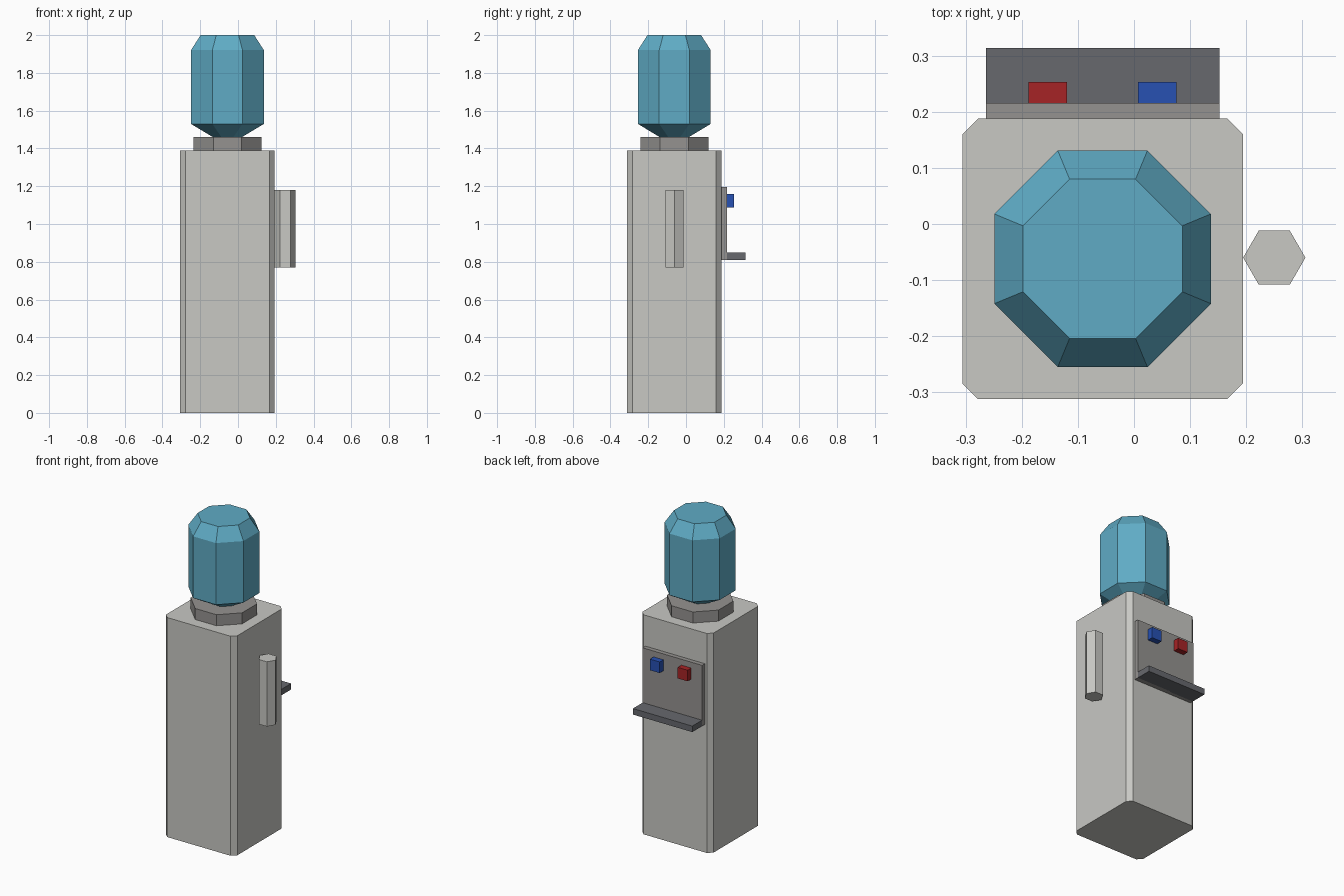
import bpy, bmesh, math

if "Cube" in bpy.data.objects:
    bpy.data.objects.remove(bpy.data.objects["Cube"])

CX, CY = -0.056, -0.062  # axis of the cabinet and bottle


def material(name, rgb):
    m = bpy.data.materials.new(name)
    m.diffuse_color = (*rgb, 1)
    m.use_nodes = True
    m.node_tree.nodes["Principled BSDF"].inputs["Base Color"].default_value = m.diffuse_color
    return m


SHELL = material("light grey shell", (0.58, 0.58, 0.55))
TRIM = material("mid grey trim", (0.30, 0.29, 0.28))
TRAY = material("dark grey tray", (0.135, 0.14, 0.155))
WATER = material("water blue", (0.115, 0.41, 0.56))
HOT = material("hot red", (0.38, 0.017, 0.019))
COLD = material("cold blue", (0.02, 0.082, 0.45))


def loft(name, rings, mat):
    """Join stacked (outline, z) rings into a closed solid."""
    bm = bmesh.new()
    loops = [[bm.verts.new((x, y, z)) for x, y in outline] for outline, z in rings]
    for a, b in zip(loops, loops[1:]):
        for i in range(len(a)):
            j = (i + 1) % len(a)
            bm.faces.new((a[i], a[j], b[j], b[i]))
    bm.faces.new(loops[0][::-1])
    bm.faces.new(loops[-1])
    mesh = bpy.data.meshes.new(name)
    bm.to_mesh(mesh)
    bm.free()
    mesh.materials.append(mat)
    ob = bpy.data.objects.new(name, mesh)
    bpy.context.collection.objects.link(ob)
    return ob


def polygon(n, radius, x, y, turn=0.0):
    return [(x + radius * math.cos(turn + math.tau * i / n),
             y + radius * math.sin(turn + math.tau * i / n)) for i in range(n)]


def octagon(apothem):
    return polygon(8, apothem / math.cos(math.pi / 8), CX, CY, math.pi / 8)


def box(name, x0, x1, y0, y1, z0, z1, mat):
    outline = [(x0, y0), (x1, y0), (x1, y1), (x0, y1)]
    return loft(name, [(outline, z0), (outline, z1)], mat)


# Cabinet with chamfered vertical corners
h, c = 0.25, 0.222
corners = [(h, -c), (h, c), (c, h), (-c, h), (-h, c), (-h, -c), (-c, -h), (c, -h)]
outline = [(CX + x, CY + y) for x, y in corners]
loft("cabinet", [(outline, 0), (outline, 1.39)], SHELL)

# Collar and water bottle
loft("bottle_collar", [(octagon(0.18), 1.39), (octagon(0.18), 1.46)], TRIM)
loft("water_bottle", [(octagon(0.06), 1.45), (octagon(0.193), 1.53),
                      (octagon(0.193), 1.92), (octagon(0.142), 2.0)], WATER)

# Tap panel, drip tray and buttons on the back
box("tap_panel", -0.264, 0.152, 0.18, 0.216, 0.81, 1.195, TRIM)
box("drip_tray", -0.264, 0.152, 0.21, 0.314, 0.81, 0.848, TRAY)
for name, x, mat in (("hot_button", -0.1535, HOT), ("cold_button", 0.0415, COLD)):
    box(name, x - 0.0345, x + 0.0345, 0.21, 0.253, 1.088, 1.158, mat)

# Cup holder on the right side
cup = polygon(6, 0.0555, 0.25, -0.06)
loft("cup_holder", [(cup, 0.77), (cup, 1.18)], SHELL)
